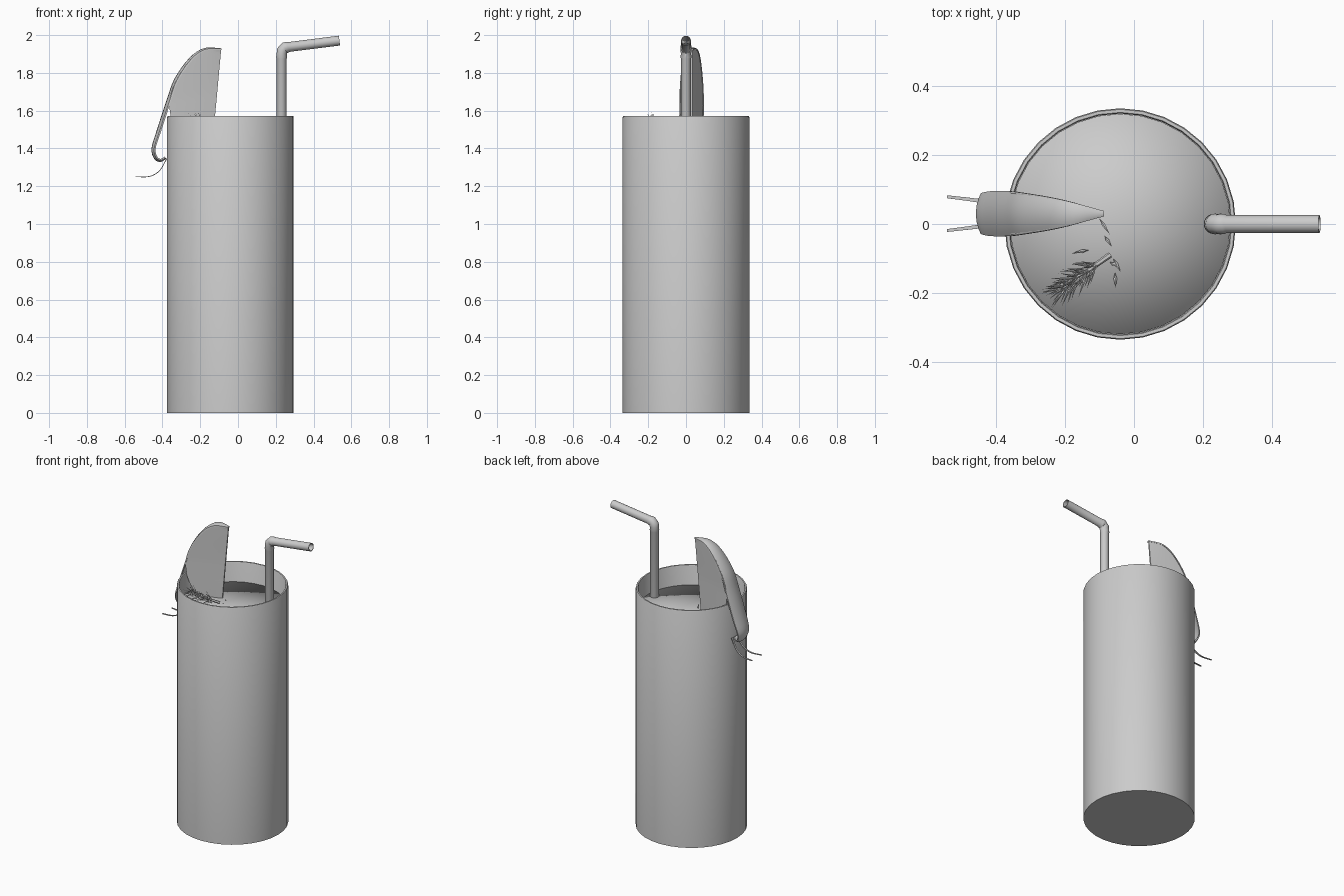
import bpy, bmesh, math, random
from mathutils import Vector

if "Cube" in bpy.data.objects:
    bpy.data.objects.remove(bpy.data.objects["Cube"])

random.seed(4)
CX = -0.04       # glass axis
WY = 0.03        # centre plane of the fruit wedge


def finish(name, bm, angle=40):
    bmesh.ops.remove_doubles(bm, verts=bm.verts, dist=1e-5)
    bmesh.ops.recalc_face_normals(bm, faces=bm.faces)
    me = bpy.data.meshes.new(name)
    bm.to_mesh(me)
    bm.free()
    ob = bpy.data.objects.new(name, me)
    bpy.context.collection.objects.link(ob)
    bpy.ops.object.select_all(action='DESELECT')
    ob.select_set(True)
    bpy.context.view_layer.objects.active = ob
    if angle:
        bpy.ops.object.shade_smooth_by_angle(angle=math.radians(angle))
    return ob


def loft(bm, rings, caps=True, loop=False):
    rows = [[bm.verts.new(p) for p in r] for r in rings]
    n = len(rows[0])
    pairs = list(zip(rows, rows[1:])) + ([(rows[-1], rows[0])] if loop else [])
    for a, b in pairs:
        for i in range(n):
            j = (i + 1) % n
            bm.faces.new((a[i], a[j], b[j], b[i]))
    if caps and not loop:
        bm.faces.new(rows[0])
        bm.faces.new(rows[-1])
    return rows


def circle(r, z, n=32):
    return [(CX + r * math.cos(2 * math.pi * i / n), r * math.sin(2 * math.pi * i / n), z)
            for i in range(n)]


def smooth_path(pts, steps=5):
    """Catmull-Rom through points of any dimension"""
    P = [Vector(p) for p in pts]
    P = [2 * P[0] - P[1]] + P + [2 * P[-1] - P[-2]]
    out = []
    for i in range(1, len(P) - 2):
        a, b, c, d = P[i - 1:i + 3]
        for k in range(steps):
            t = k / steps
            out.append(0.5 * (2 * b + (c - a) * t + (2 * a - 5 * b + 4 * c - d) * t * t
                              + (3 * b - a - 3 * c + d) * t ** 3))
    return out + [P[-2]]


def normals_2d(path):
    res = []
    for i in range(len(path)):
        a, b = path[max(i - 1, 0)], path[min(i + 1, len(path) - 1)]
        t = Vector((b[0] - a[0], b[1] - a[1])).normalized()
        res.append(Vector((t.y, -t.x)))
    return res


# Glass: outer wall, softened rim, inner wall and floor
bm = bmesh.new()
loft(bm, [circle(r, z) for r, z in
          [(0.335, 0), (0.335, 1.566), (0.332, 1.572), (0.323, 1.572), (0.32, 1.566), (0.32, 0.04)]])
finish("glass", bm)

# Drink filling the glass, softly shaded across its surface
bm = bmesh.new()
rows = loft(bm, [circle(0.319, 0.042), circle(0.319, 1.44)], caps=False)
for row, z in ((rows[0], 0.042), (rows[1], 1.445)):
    c = bm.verts.new((CX, 0, z))
    for i in range(32):
        bm.faces.new((row[i], row[(i + 1) % 32], c))
finish("drink", bm, 180)

# Bent hollow straw with a ribbed elbow
path = [(0.231, 0.06, .026), (0.231, 1.875, .026), (0.231, 1.882, .029), (0.232, 1.905, .027),
        (0.235, 1.918, .030), (0.241, 1.927, .027), (0.249, 1.933, .030), (0.262, 1.936, .029),
        (0.268, 1.937, .026), (0.537, 1.971, .026)]
nor = normals_2d(path)


def straw_ring(i, shrink):
    x, z, r = path[i]
    r -= shrink
    return [(x + nor[i].x * r * math.cos(a), r * math.sin(a), z + nor[i].y * r * math.cos(a))
            for a in (2 * math.pi * k / 20 for k in range(20))]


bm = bmesh.new()
idx = range(len(path))
loft(bm, [straw_ring(i, 0) for i in idx] + [straw_ring(i, 0.004) for i in reversed(idx)], loop=True)
finish("straw", bm)

# Citrus peel: x, z and half width along its length, hanging outside the rim
peel = smooth_path([(-0.087, 1.93, .008), (-0.177, 1.932, .032), (-0.257, 1.88, .048),
                    (-0.336, 1.77, .060), (-0.378, 1.656, .065), (-0.43, 1.497, .065),
                    (-0.458, 1.40, .058), (-0.443, 1.344, .048), (-0.41, 1.328, .036),
                    (-0.380, 1.345, .024)], 4)
nor = normals_2d(peel)
S = [-1, -.75, -.4, 0, .4, .75, 1]
bm = bmesh.new()
rings = []
for (x, z, w), n in zip(peel, nor):
    b = 0.24 * w
    outer = [(s, b * (s * s)) for s in S]
    inner = [(s, b * (s * s) + 0.008) for s in reversed(S)]
    rings.append([(x - n.x * d, WY + s * w, z - n.y * d) for s, d in outer + inner])
loft(bm, rings)
finish("citrus_peel", bm)

# Citrus flesh: wedge between a straight core edge and the rind
rind = smooth_path([(-0.09, 1.926, .007), (-0.177, 1.922, .030), (-0.25, 1.873, .045),
                    (-0.326, 1.763, .057), (-0.362, 1.66, .061), (-0.362, 1.61, .061),
                    (-0.345, 1.53, .058), (-0.29, 1.45, .047), (-0.20, 1.41, .025),
                    (-0.14, 1.42, .008)], 3)
bm = bmesh.new()
rings = []
for i, (x, z, w) in enumerate(rind):
    f = i / (len(rind) - 1)
    ex, ez = -0.089 - 0.046 * f, 1.926 - 0.50 * f
    mx, mz = (x + ex) / 2, (z + ez) / 2
    mw = 0.62 * w
    rings.append([(ex, WY - .004, ez), (mx, WY - mw, mz), (x, WY - w, z),
                  (x, WY + w, z), (mx, WY + mw, mz), (ex, WY + .004, ez)])
loft(bm, rings)
finish("citrus_flesh", bm)

# Two thin curling strips at the end of the peel
bm = bmesh.new()
for side in (-1, 1):
    strip = smooth_path([(-0.376, 1.348, .024), (-0.415, 1.283, .032),
                         (-0.468, 1.252, .040), (-0.542, 1.25, .049)], 5)
    rings = []
    for k, ((x, z, y), n) in enumerate(zip(strip, normals_2d(strip))):
        h = 0.007 - 0.003 * k / len(strip)
        yc = WY + side * y
        rings.append([(x + n.x * d, yc + e, z + n.y * d)
                      for e, d in ((-h, -.002), (h, -.002), (h, .002), (-h, .002))])
    loft(bm, rings)
finish("peel_strips", bm)


# Herb sprig: stem, spindle needles and a few loose leaves
def spindle(bm, a, b, r):
    a, b = Vector(a), Vector(b)
    d = (b - a).normalized()
    u = d.cross(Vector((0, 0, 1))).normalized()
    v = d.cross(u)
    m = a.lerp(b, 0.4)
    ring = [bm.verts.new(m + o) for o in (u * r, v * r * .5, -u * r, -v * r * .5)]
    for end in (bm.verts.new(a), bm.verts.new(b)):
        for i in range(4):
            bm.faces.new((ring[i], ring[(i + 1) % 4], end))


A, B = Vector((-0.07, -0.09, 1.475)), Vector((-0.205, -0.185, 1.535))
D = (B - A).normalized()
U = D.cross(Vector((0, 0, 1))).normalized()
V = U.cross(D)
bm = bmesh.new()
loft(bm, [[p + (U * math.cos(k) + V * math.sin(k)) * r
           for k in (math.pi * j / 3 for j in range(6))] for p, r in ((A, .009), (B, .004))])
finish("herb_stem", bm)

bm = bmesh.new()
for i in range(75):
    f = 0.2 + 0.8 * (i / 74)
    root = A.lerp(B, f)
    ang = i * 2.4
    tilt = random.uniform(0.3, 0.8)
    tip = root + (D * math.cos(tilt) + (U * math.cos(ang) + V * math.sin(ang)) * math.sin(tilt)) \
        * random.uniform(0.05, 0.085)
    spindle(bm, root, tip, random.uniform(.0025, .004))
finish("herb_needles", bm, 0)

bm = bmesh.new()
for x0, y0, x1, y1 in [(-.10, .015, -.07, -.03), (-.085, -.035, -.065, -.065), (-.06, -.10, -.038, -.14),
                       (-.055, -.14, -.053, -.185), (-.13, -.075, -.18, -.085),
                       (-.07, -.11, -.045, -.125)]:
    spindle(bm, (x0, y0, 1.448), (x1, y1, 1.462), .005)
finish("loose_leaves", bm, 0)
